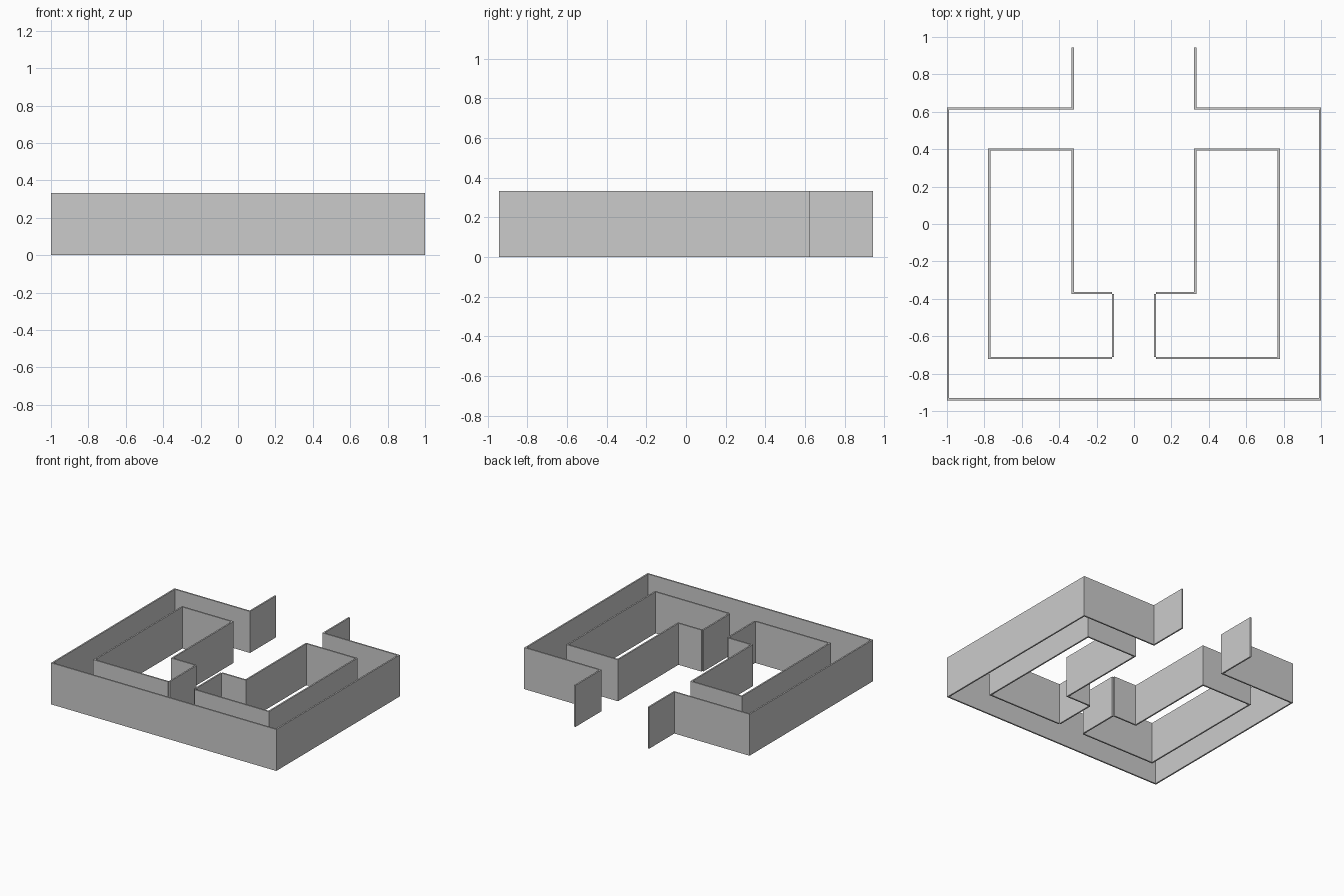
import bpy, bmesh
from mathutils import Vector

if "Cube" in bpy.data.objects:
    bpy.data.objects.remove(bpy.data.objects["Cube"])

HEIGHT = 0.333
HALF = 0.006  # half the wall thickness


def wall(name, path, mirrored=False):
    """Extrude a mitred thin wall along an open centreline."""
    pts = [Vector(p) for p in path]
    dirs = [(b - a).normalized() for a, b in zip(pts, pts[1:])]
    normals = [Vector((-d.y, d.x)) for d in dirs]
    bm = bmesh.new()
    rows = []
    for i, p in enumerate(pts):
        n0, n1 = normals[max(i - 1, 0)], normals[min(i, len(normals) - 1)]
        off = (n0 + n1) / (1 + n0.dot(n1)) * HALF
        rows.append([bm.verts.new((*(p + s * off), 0)) for s in (1, -1)])
    faces = [bm.faces.new((a[0], a[1], b[1], b[0])) for a, b in zip(rows, rows[1:])]
    ext = bmesh.ops.extrude_face_region(bm, geom=faces, use_keep_orig=True)
    top = [g for g in ext["geom"] if isinstance(g, bmesh.types.BMVert)]
    bmesh.ops.translate(bm, verts=top, vec=(0, 0, HEIGHT))
    bmesh.ops.recalc_face_normals(bm, faces=bm.faces)
    mesh = bpy.data.meshes.new(name)
    bm.to_mesh(mesh)
    bm.free()
    obj = bpy.data.objects.new(name, mesh)
    bpy.context.collection.objects.link(obj)
    if mirrored:
        obj.modifiers.new("Mirror", 'MIRROR').use_mirror_merge = False
    return obj


# Outer corridor wall with the two entrance stubs at the back
right = [(0.994, -0.937), (0.994, 0.617), (0.327, 0.617), (0.327, 0.943)]
wall("outer_wall", [(-x, y) for x, y in reversed(right)] + right)

# Inner room walls, one each side
wall("inner_wall", [(0.118, -0.369), (0.327, -0.369), (0.327, 0.398),
                    (0.774, 0.398), (0.774, -0.716), (0.118, -0.716)], True)

# Short walls flanking the narrow passage
wall("passage_wall", [(0.112, -0.375), (0.112, -0.710)], True)
